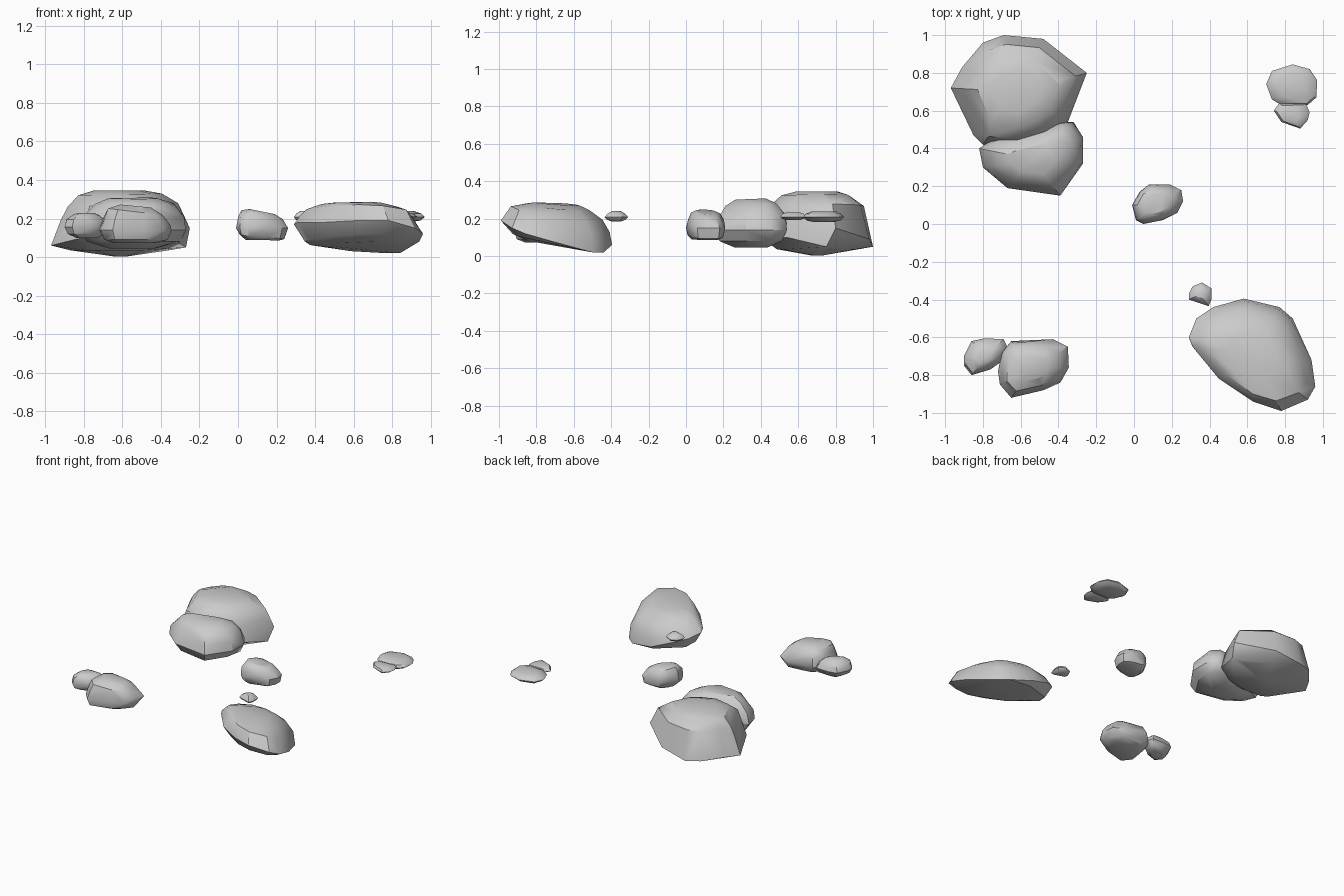
import bpy, bmesh, math, random
from mathutils import Vector

random.seed(4)


def rock(name, rim, layers, jitter=0.1):
    """Hull of a rim seen from above plus shrunken, tilted copies of it.
    layer = (scale, centre height, slope in x, slope in y)"""
    cx = (min(p[0] for p in rim) + max(p[0] for p in rim)) / 2
    cy = (min(p[1] for p in rim) + max(p[1] for p in rim)) / 2
    bm = bmesh.new()
    for p in rim:
        bm.verts.new(p)
    for s, z, sx, sy in layers:
        for i, p in enumerate(rim):
            k = s * (1 + random.uniform(-jitter, jitter * 0.3))
            dx, dy = (p[0] - cx) * k, (p[1] - cy) * k
            bm.verts.new((cx + dx, cy + dy, z + sx * dx + sy * dy))
    res = bmesh.ops.convex_hull(bm, input=bm.verts[:])
    junk = [g for g in res["geom_interior"] + res["geom_unused"]
            if isinstance(g, bmesh.types.BMVert)]
    bmesh.ops.delete(bm, geom=list(set(junk)), context='VERTS')
    # merge nearly flat triangles into broad facets
    bmesh.ops.dissolve_limit(bm, angle_limit=math.radians(6),
                             verts=bm.verts[:], edges=bm.edges[:])
    bmesh.ops.recalc_face_normals(bm, faces=bm.faces[:])
    mesh = bpy.data.meshes.new(name)
    bm.to_mesh(mesh)
    bm.free()
    ob = bpy.data.objects.new(name, mesh)
    bpy.context.collection.objects.link(ob)
    bpy.ops.object.select_all(action='DESELECT')
    ob.select_set(True)
    bpy.context.view_layer.objects.active = ob
    bpy.ops.object.shade_smooth_by_angle(angle=math.radians(32))
    return ob


def level(points, z):
    return [(x, y, z) for x, y in points]


# Back left pair: large boulder and its neighbour
rock("large_boulder", [
    (-.97, .72, .06), (-.91, .83, .07), (-.80, .96, .06), (-.69, 1.0, .05),
    (-.48, .98, .09), (-.25, .80, .15), (-.27, .75, .05), (-.33, .62, .12),
    (-.35, .54, .10), (-.45, .45, .10), (-.62, .40, .10), (-.80, .42, .10),
    (-.85, .47, .09)],
    [(.92, .21, .05, .03), (.83, .27, .03, 0), (.62, .325, .02, 0),
     (.38, .345, 0, 0), (.75, .035, 0, 0), (.1, .003, 0, 0)])

rock("leaning_boulder", level([
    (-.82, .40), (-.80, .30), (-.67, .19), (-.39, .15), (-.27, .32),
    (-.27, .46), (-.32, .54), (-.38, .54), (-.58, .49), (-.76, .44)], .14),
    [(.94, .21, 0, .05), (.75, .275, 0, .05), (.45, .305, 0, .04),
     (.88, .08, 0, 0), (.45, .045, 0, 0)])

# Front left pair
rock("front_left_boulder", level([
    (-.72, -.78), (-.71, -.85), (-.65, -.92), (-.48, -.88), (-.39, -.84),
    (-.345, -.76), (-.35, -.65), (-.43, -.61), (-.58, -.62), (-.65, -.62),
    (-.70, -.68)], .14),
    [(.95, .19, -.12, 0), (.78, .235, -.12, 0), (.45, .265, -.10, 0),
     (.88, .09, 0, 0), (.6, .072, 0, 0)])

rock("front_left_stone", level([
    (-.90, -.75), (-.90, -.70), (-.86, -.62), (-.79, -.605), (-.69, -.61),
    (-.67, -.65), (-.69, -.72), (-.76, -.77), (-.86, -.80)], .155),
    [(.9, .19, -.05, 0), (.6, .22, -.05, 0), (.35, .228, 0, 0),
     (.85, .12, 0, 0), (.5, .1, 0, 0)])

# Centre stone
rock("centre_stone", level([
    (-.01, .10), (.01, .02), (.05, 0), (.15, .02), (.23, .06), (.26, .12),
    (.25, .18), (.19, .21), (.08, .21), (.03, .17)], .15),
    [(.96, .185, -.2, 0), (.8, .22, -.22, 0), (.5, .236, -.2, 0),
     (.92, .105, -.1, 0), (.7, .088, -.02, 0)])

# Front right slanted slab and its pebble
rock("slanted_boulder", [
    (.29, -.60, .17), (.31, -.65, .18), (.45, -.82, .18), (.63, -.94, .19),
    (.78, -.99, .19), (.92, -.93, .15), (.96, -.86, .12), (.94, -.72, .08),
    (.87, -.60, .05), (.84, -.50, .02), (.77, -.44, .02), (.58, -.395, .06),
    (.42, -.44, .12), (.33, -.50, .15)],
    [(.95, .19, -.10, -.23), (.82, .235, -.10, -.18), (.62, .265, -.07, -.12),
     (.4, .28, -.04, -.08), (.85, .08, -.06, -.2), (.5, .06, -.03, -.15)])

rock("small_pebble", level([
    (.29, -.37), (.31, -.33), (.36, -.31), (.41, -.34), (.41, -.40),
    (.395, -.435), (.34, -.41), (.29, -.40)], .208),
    [(.75, .228, 0, 0), (.4, .24, 0, 0), (.85, .195, 0, 0), (.5, .186, 0, 0)])

# Back right flat stones
rock("flat_stone", level([
    (.70, .74), (.73, .81), (.84, .845), (.93, .82), (.97, .76),
    (.965, .67), (.92, .63), (.78, .63), (.73, .66)], .208),
    [(.9, .225, 0, 0), (.6, .238, 0, 0), (.85, .19, 0, 0), (.5, .182, 0, 0)])

rock("flat_stone_small", level([
    (.74, .60), (.78, .54), (.88, .505), (.92, .55), (.93, .59), (.91, .64),
    (.77, .64)], .21),
    [(.85, .226, 0, 0), (.5, .234, 0, 0), (.85, .2, 0, 0), (.5, .192, 0, 0)])
